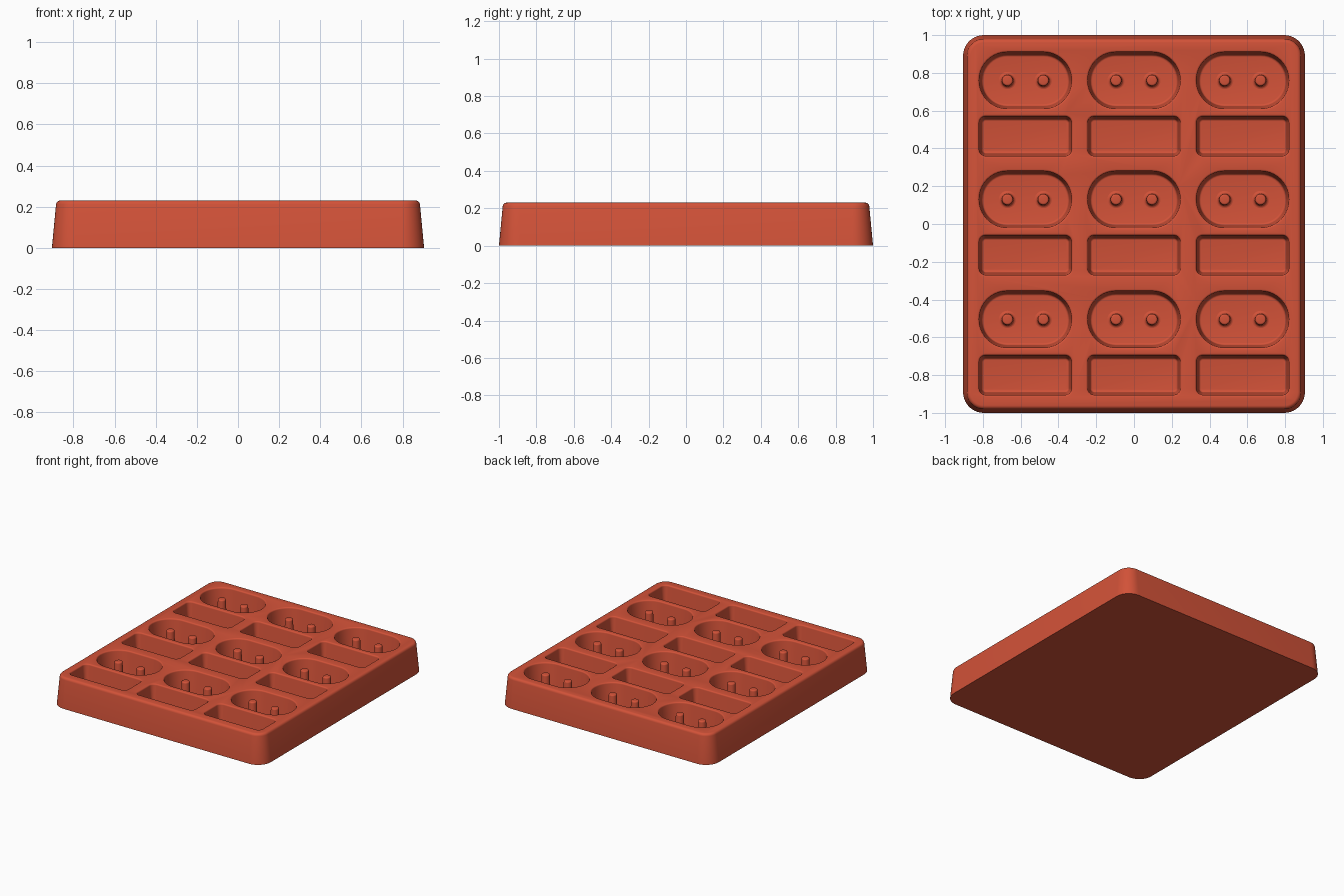
import bpy
import bmesh
import math

cube = bpy.data.objects.get("Cube")
if cube:
    bpy.data.objects.remove(cube, do_unlink=True)

red = bpy.data.materials.new("brick red")
red.use_nodes = True
COLOR = (0.65, 0.085, 0.04, 1)
red.diffuse_color = COLOR
red.node_tree.nodes["Principled BSDF"].inputs["Base Color"].default_value = COLOR

HEIGHT = 0.23
FLOOR = 0.05
DRAFT = math.tan(math.radians(5))


def outline(cx, cy, w, d, r, steps=10):
    """Rounded rectangle as a loop of points."""
    pts = []
    for q, (sx, sy) in enumerate([(1, 1), (-1, 1), (-1, -1), (1, -1)]):
        for i in range(steps + 1):
            a = (q + i / steps) * math.pi / 2
            pts.append((cx + sx * (w / 2 - r) + r * math.cos(a),
                        cy + sy * (d / 2 - r) + r * math.sin(a)))
    return pts


def loft(bm, cx, cy, w, d, r, profile):
    """Stack rounded rectangles, each inset by the profile, and cap the ends."""
    loops = []
    for inset, z in profile:
        pts = outline(cx, cy, w - 2 * inset, d - 2 * inset, max(r - inset, 0.008))
        loops.append([bm.verts.new((x, y, z)) for x, y in pts])
    for low, high in zip(loops, loops[1:]):
        n = len(low)
        for i in range(n):
            j = (i + 1) % n
            bm.faces.new((low[i], low[j], high[j], high[i]))
    bm.faces.new(loops[0][::-1])
    bm.faces.new(loops[-1])


def arc(inset, z, r, start, end, steps=4):
    """Quarter-round fillet in the inset/height plane."""
    return [(inset + r * math.cos(math.radians(start + (end - start) * i / steps)),
             z + r * math.sin(math.radians(start + (end - start) * i / steps)))
            for i in range(steps + 1)]


def make_object(name, bm):
    bmesh.ops.remove_doubles(bm, verts=bm.verts, dist=0.00001)
    bmesh.ops.recalc_face_normals(bm, faces=bm.faces)
    mesh = bpy.data.meshes.new(name)
    bm.to_mesh(mesh)
    bm.free()
    mesh.materials.append(red)
    ob = bpy.data.objects.new(name, mesh)
    bpy.context.collection.objects.link(ob)
    return ob


def smooth(ob):
    bpy.ops.object.select_all(action="DESELECT")
    ob.select_set(True)
    bpy.context.view_layer.objects.active = ob
    bpy.ops.object.shade_smooth_by_angle(angle=math.radians(35))


# Tapered block with a rounded top edge
bm = bmesh.new()
side = HEIGHT * DRAFT
loft(bm, 0, 0, 1.81, 2.0, 0.11,
     [(0, 0)] + arc(side + 0.02, HEIGHT - 0.02, 0.02, 175, 90))
tray = make_object("tray", bm)

# Pocket cutter section: filleted floor, drafted wall, flared rim
depth = HEIGHT - FLOOR
wall = depth * DRAFT
pocket = (arc(wall + 0.02, FLOOR + 0.012, 0.012, 270, 180)
          + arc(0, HEIGHT - 0.01, 0.01, 0, 90)
          + [(0, HEIGHT + 0.02)])

bm_pockets = bmesh.new()
bm_pegs = bmesh.new()

# Peg section, lofted from circles: flared foot, taper, rounded tip
PEG = 0.046
tip = HEIGHT - 0.015
peg = ([(0, FLOOR - 0.01)] + arc(0, FLOOR + 0.014, 0.014, 270, 360)
       + arc(0.027, tip - 0.01, 0.01, 180, 90))

for x in (-0.575, 0, 0.575):
    for y in (0.76, 0.13, -0.505):
        loft(bm_pockets, x, y, 0.51, 0.32, 0.159, pocket)
        loft(bm_pockets, x, y - 0.295, 0.51, 0.23, 0.045, pocket)
        for s in (-1, 1):
            loft(bm_pegs, x + s * 0.095, y, 2 * PEG, 2 * PEG, PEG, peg)

cutter = make_object("pocket_cutter", bm_pockets)
pegs = make_object("pegs", bm_pegs)

# Cut the pockets out of the block
cut = tray.modifiers.new("pockets", "BOOLEAN")
cut.operation = "DIFFERENCE"
cut.solver = "EXACT"
cut.object = cutter
bpy.context.view_layer.objects.active = tray
bpy.ops.object.select_all(action="DESELECT")
tray.select_set(True)
bpy.ops.object.modifier_apply(modifier=cut.name)
bpy.data.objects.remove(cutter, do_unlink=True)

smooth(tray)
smooth(pegs)
